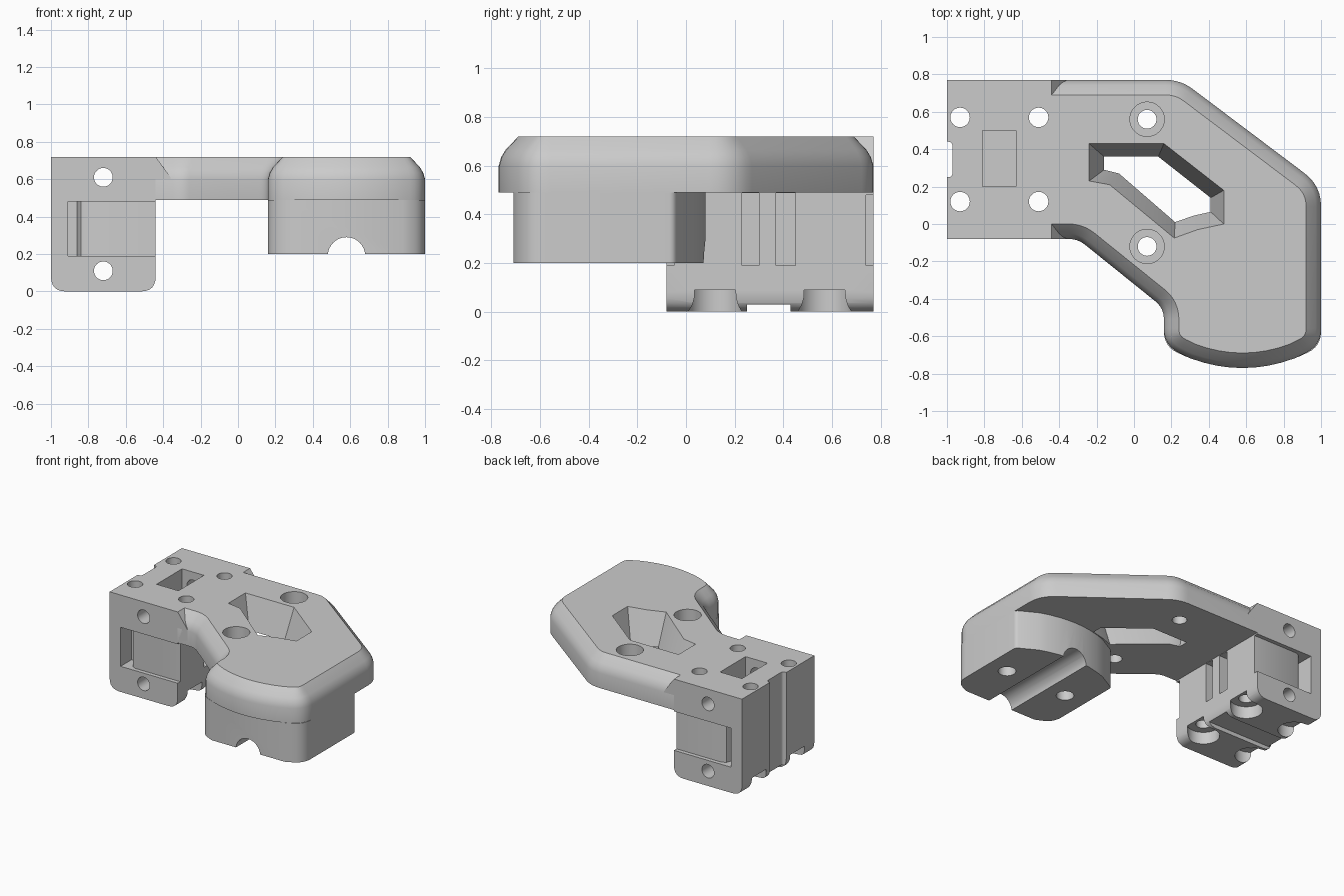
import bpy, bmesh, math
from mathutils import Vector

cube = bpy.data.objects.get("Cube")
if cube:
    bpy.data.objects.remove(cube, do_unlink=True)

grey = bpy.data.materials.new("matte_grey")
grey.use_nodes = True
grey.diffuse_color = (0.6, 0.6, 0.6, 1)
bsdf = next(n for n in grey.node_tree.nodes if n.type == 'BSDF_PRINCIPLED')
bsdf.inputs["Base Color"].default_value = (0.6, 0.6, 0.6, 1)


def loft(name, layers, axis='z'):
    """Solid through matching outlines, each layer being (position on axis, points)."""
    place = {'x': lambda u, v, w: (w, u, v),
             'y': lambda u, v, w: (u, w, v),
             'z': lambda u, v, w: (u, v, w)}[axis]
    bm = bmesh.new()
    rings = [[bm.verts.new(place(u, v, w)) for u, v in pts] for w, pts in layers]
    n = len(rings[0])
    bm.faces.new(rings[0])
    bm.faces.new(rings[-1])
    for a, b in zip(rings, rings[1:]):
        for i in range(n):
            j = (i + 1) % n
            bm.faces.new((a[i], a[j], b[j], b[i]))
    bmesh.ops.recalc_face_normals(bm, faces=bm.faces)
    mesh = bpy.data.meshes.new(name)
    bm.to_mesh(mesh)
    bm.free()
    mesh.materials.append(grey)
    obj = bpy.data.objects.new(name, mesh)
    bpy.context.collection.objects.link(obj)
    return obj


def prism(name, pts, lo, hi, axis='z'):
    return loft(name, [(lo, pts), (hi, pts)], axis)


def box(x0, x1, y0, y1, z0, z1):
    return prism("cutter", [(x0, y0), (x1, y0), (x1, y1), (x0, y1)], z0, z1)


def cylinder(u, v, r, lo, hi, axis='z', n=32):
    ring = [(u + r * math.cos(math.tau * i / n), v + r * math.sin(math.tau * i / n))
            for i in range(n)]
    return prism("cutter", ring, lo, hi, axis)


def rounded(corners, steps=6):
    """Outline from (x, y) or (x, y, trim) corners, trimmed ones rounded."""
    out = []
    for i, c in enumerate(corners):
        p = Vector(c[:2])
        if len(c) < 3:
            out.append(p)
            continue
        before = Vector(corners[i - 1][:2])
        after = Vector(corners[(i + 1) % len(corners)][:2])
        a = p + (before - p).normalized() * c[2]
        b = p + (after - p).normalized() * c[2]
        for k in range(steps + 1):
            t = k / steps
            out.append(a * (1 - t) ** 2 + p * 2 * t * (1 - t) + b * t * t)
    return out


def inset(pts, d):
    """Mitred inward offset of a counter-clockwise outline."""
    out = []
    for i, p in enumerate(pts):
        e1 = (p - pts[i - 1]).normalized()
        e2 = (pts[(i + 1) % len(pts)] - p).normalized()
        n1, n2 = Vector((-e1.y, e1.x)), Vector((-e2.y, e2.x))
        out.append(p + d * (n1 + n2) / (1 + n1.dot(n2)))
    return out


def cut(obj, cutters):
    bpy.context.view_layer.objects.active = obj
    for c in cutters:
        c.hide_render = True
        mod = obj.modifiers.new("cut", 'BOOLEAN')
        mod.operation = 'DIFFERENCE'
        mod.solver = 'EXACT'
        mod.object = c
        bpy.ops.object.modifier_apply(modifier=mod.name)
        bpy.data.objects.remove(c, do_unlink=True)


def bow(y, sign, xs):
    """Points on the shallow arc shared by the front and back of the pad."""
    return [(x, y - sign * (x - 0.58) ** 2 / 1.5) for x in xs]


TOP, UNDER = 0.72, 0.49
JOIN, MID = -0.44, 0.345
bow_xs = [0.3 + 0.07 * i for i in range(9)]

# Arm plate with softened upper rim
outline = rounded([(JOIN, 0.77), (JOIN, -0.08), (-0.30, -0.08, 0.05), (0.16, -0.45, 0.06),
                   (0.16, -0.65, 0.09)] + bow(-0.77, -1, bow_xs) +
                  [(1, -0.65, 0.09), (1, 0.205, 0.11), (0.25, 0.77, 0.08)])


def rim(d):
    return [(JOIN if p.x < JOIN + 0.09 and abs(p.y - MID) > 0.3 and i < 2 else p.x, p.y)
            for i, p in enumerate(inset(outline, d))]


arm = loft("arm_plate", [(UNDER, rim(0)), (0.6, rim(0)), (0.635, rim(0.01)),
                         (0.665, rim(0.028)), (TOP, rim(0.08))])

# Tapered opening and counterbored screw holes in the arm
wide = [(-0.24, 0.43), (0.16, 0.43), (0.48, 0.18), (0.48, 0.0),
        (0.34, -0.03), (0.215, -0.075), (-0.13, 0.21), (-0.24, 0.23)]
narrow = [(-0.16, 0.36), (0.13, 0.36), (0.41, 0.14), (0.41, 0.065),
          (0.32, 0.045), (0.22, 0.01), (-0.08, 0.27), (-0.16, 0.29)]
arm_cuts = [loft("cutter", [(0.4, narrow), (UNDER, narrow), (TOP, wide), (0.8, wide)])]
for y in (0.56, -0.12):
    arm_cuts += [cylinder(0.07, y, 0.05, 0.4, 0.8), cylinder(0.07, y, 0.092, 0.6, 0.8)]
cut(arm, arm_cuts)

# Ramp where the rim meets the block
ramp = prism("rim_ramp", [(JOIN, 0.5), (JOIN, TOP), (-0.36, 0.61), (-0.36, 0.5)],
             -0.08, 0.77, 'y')

# Hanging pad with cable groove and two blind holes
pad = prism("hanging_pad", rounded([(0.28, -0.71), (0.88, -0.71), (1, -0.655, 0.08), (1, -0.05, 0.02)]
                                   + bow(0.08, 1, reversed(bow_xs)) +
                                   [(0.16, -0.05, 0.02), (0.16, -0.655, 0.08)]), 0.2, UNDER)
cut(pad, [cylinder(0.58, 0.19, 0.1, -0.9, 0.3, 'y')] +
    [cylinder(x, -0.33, 0.06, 0.1, 0.4) for x in (0.33, 0.84)])

# Mounting block with rounded lower edges
block = prism("mounting_block", rounded([(-1, TOP), (-1, 0, 0.08), (JOIN, 0, 0.08), (JOIN, TOP)]),
              -0.08, 0.77, 'y')
block_cuts = []

# Screw holes and round nut pockets
for x in (-0.93, -0.51):
    for y in (0.12, 0.57):
        block_cuts += [cylinder(x, y, 0.052, -0.1, 0.8), cylinder(x, y, 0.11, -0.1, 0.09)]
for z in (0.61, 0.11):
    block_cuts.append(cylinder(-0.72, z, 0.05, -0.2, 0.9, 'y'))

# Belt recess with turned-in slit, front and back
recess = [(-0.91, -0.1), (-0.91, 0.05), (-0.86, 0.05), (-0.853, 0.0), (-0.84, -0.035),
          (-0.81, -0.05), (-0.4, -0.05), (-0.4, -0.1)]
for pts in (recess, [(x, 2 * MID - y) for x, y in recess]):
    block_cuts.append(prism("cutter", pts, 0.19, 0.48))

# Top pocket, side groove, bottom channel and belt slots
block_cuts += [box(-0.81, -0.63, 0.2, 0.5, 0.2, 0.8),
               prism("cutter", rounded([(-1.05, 0.25), (-0.97, 0.25, 0.025),
                                        (-0.97, 0.44, 0.025), (-1.05, 0.44)]), -0.1, 0.8),
               box(-1.1, -0.4, 0.25, 0.43, -0.1, 0.03)]
for y0, y1 in ((0.23, 0.3), (0.37, 0.45)):
    block_cuts.append(box(-0.62, -0.4, y0, y1, 0.19, 0.487))
cut(block, block_cuts)

# Smooth curved walls, crisp edges
bpy.ops.object.select_all(action='DESELECT')
for obj in (arm, ramp, pad, block):
    obj.select_set(True)
bpy.context.view_layer.objects.active = arm
bpy.ops.object.shade_smooth_by_angle(angle=math.radians(30))
